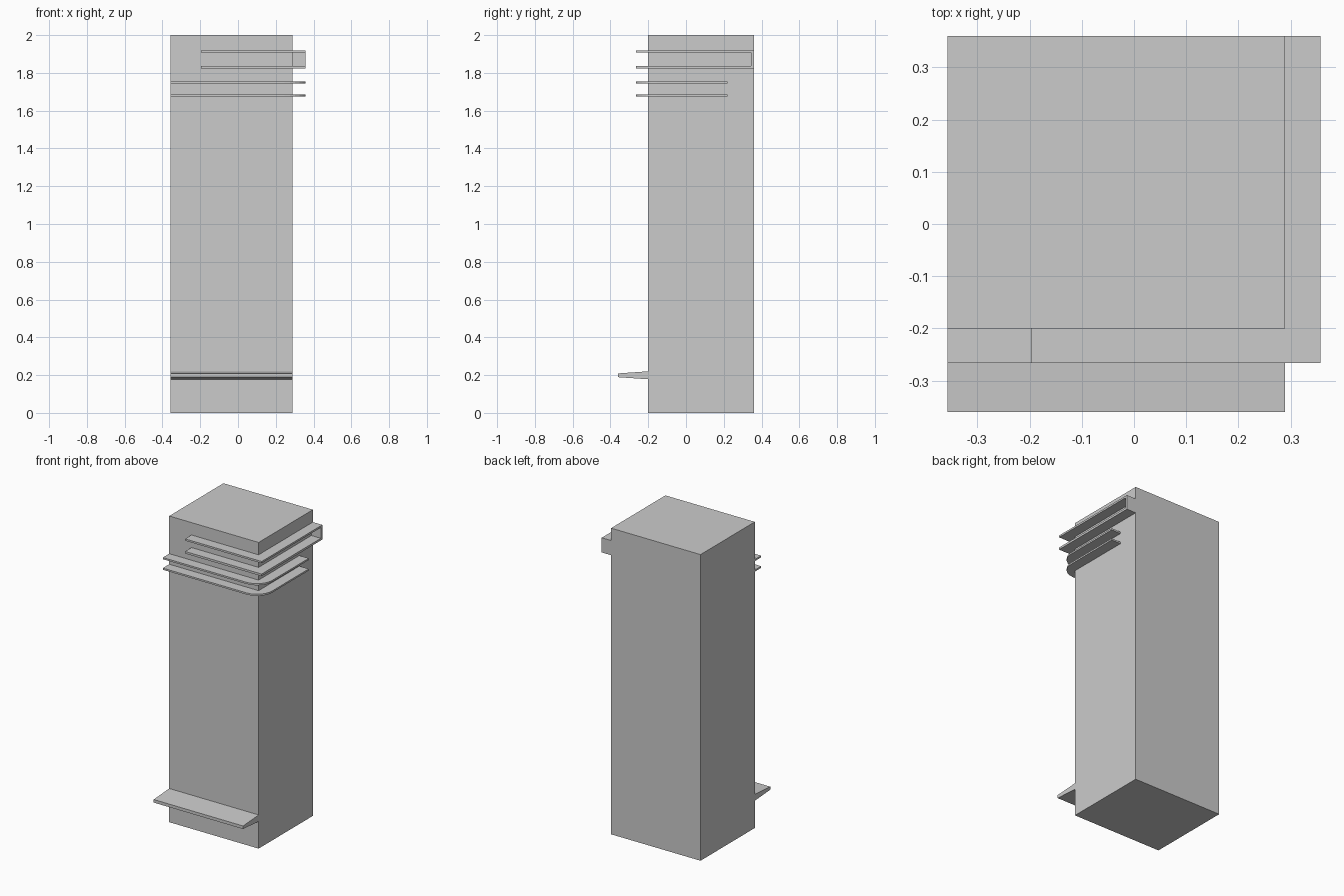
import bpy, bmesh, math

if "Cube" in bpy.data.objects:
    bpy.data.objects.remove(bpy.data.objects["Cube"])

XL, XR, YF, YB = -0.357, 0.289, -0.2, 0.36   # body footprint
OX, OY = 0.357, -0.266                        # outer reach of the trim


def prism(name, pts, start, vec):
    """Extrude a flat outline, mapped to 3D by start(), along vec."""
    bm = bmesh.new()
    face = bm.faces.new([bm.verts.new(start(a, b)) for a, b in pts])
    ext = bmesh.ops.extrude_face_region(bm, geom=[face])
    bmesh.ops.translate(bm, vec=vec,
                        verts=[g for g in ext["geom"] if isinstance(g, bmesh.types.BMVert)])
    bmesh.ops.recalc_face_normals(bm, faces=bm.faces)
    mesh = bpy.data.meshes.new(name)
    bm.to_mesh(mesh)
    bm.free()
    obj = bpy.data.objects.new(name, mesh)
    bpy.context.collection.objects.link(obj)
    return obj


def plate(name, outline, z0, z1):
    return prism(name, outline, lambda x, y: (x, y, z0), (0, 0, z1 - z0))


def angle_trim(x_start, y_end, radius=0.0, steps=6):
    """L-shaped plan around the front right corner of the body."""
    corner = [(OX, OY)]
    if radius:
        corner = []
        for i in range(steps + 1):
            t = -math.pi / 2 + i / steps * math.pi / 2
            corner.append((OX - radius + radius * math.cos(t),
                           OY + radius + radius * math.sin(t)))
    return [(x_start, OY)] + corner + [(OX, y_end), (XR, y_end), (XR, YF), (x_start, YF)]


# Main column
plate("body", [(XL, YF), (XR, YF), (XR, YB), (XL, YB)], 0, 2)

# Tapered shelf near the base
prism("lower_shelf", [(YF, 0.178), (-0.36, 0.189), (-0.36, 0.209), (YF, 0.22)],
      lambda y, z: (XL, y, z), (XR - XL, 0, 0))

# Rounded trim bands
for i, z in enumerate((1.674, 1.743)):
    plate(f"rounded_band_{i + 1}", angle_trim(XL, 0.22, 0.11), z, z + 0.011)

# Square trim bands joined by an end panel at the back
plate("upper_band_bottom", angle_trim(-0.196, YB), 1.823, 1.837)
plate("upper_band_top", angle_trim(-0.196, YB), 1.907, 1.919)
plate("upper_band_end", [(XR, 0.345), (OX, 0.345), (OX, YB), (XR, YB)], 1.837, 1.907)
